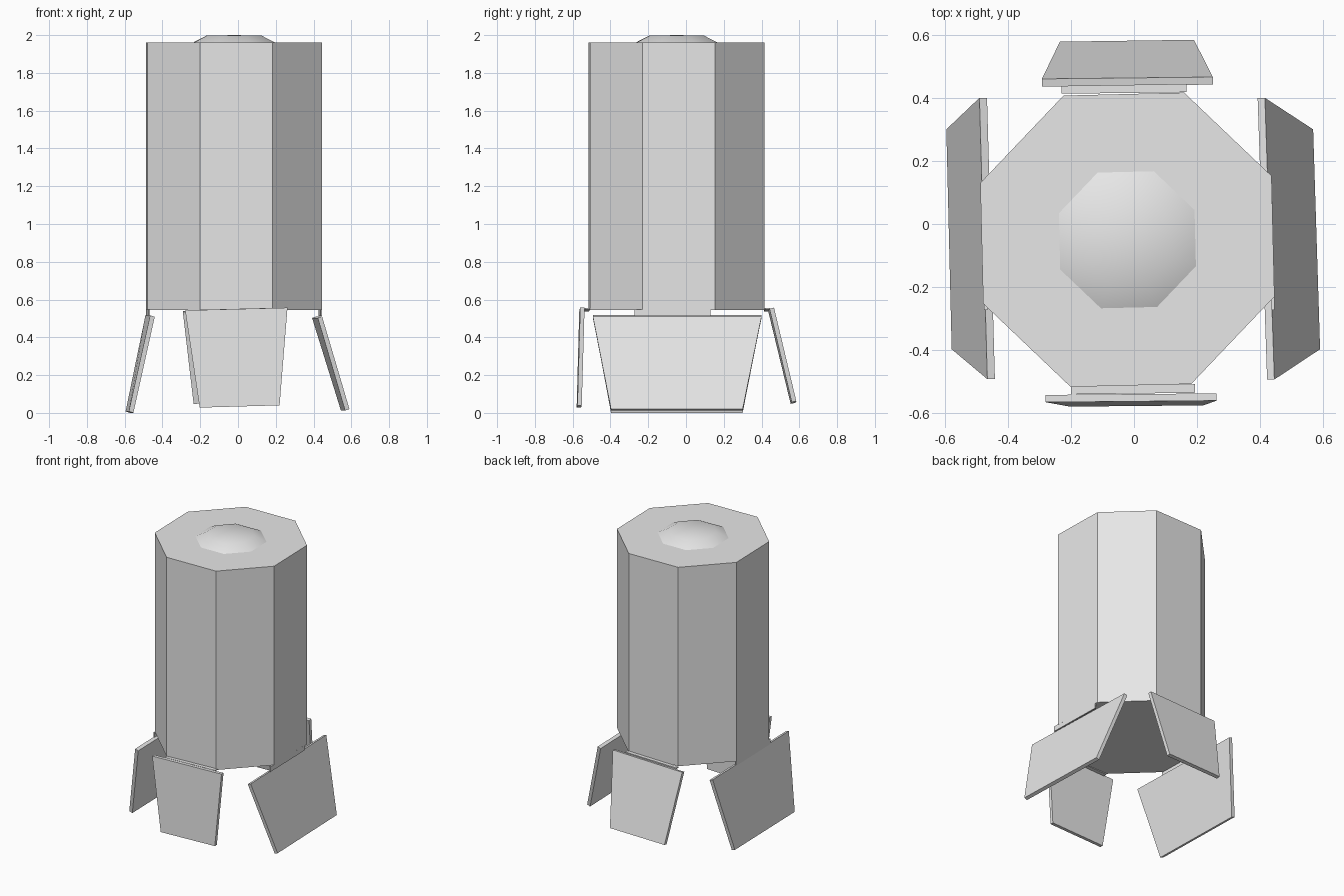
import bpy, bmesh, math
from mathutils import Vector

cube = bpy.data.objects.get("Cube")
if cube:
    bpy.data.objects.remove(cube, do_unlink=True)

grey = bpy.data.materials.new("light_grey")
grey.use_nodes = True
grey.diffuse_color = (0.8, 0.8, 0.8, 1)
bsdf = next(n for n in grey.node_tree.nodes if n.type == 'BSDF_PRINCIPLED')
bsdf.inputs["Base Color"].default_value = (0.8, 0.8, 0.8, 1)

CENTRE = Vector((-0.021, -0.05, 0))
TWIST = math.radians(22.5 + 1.4)


def finish(name, bm, smooth=False):
    bmesh.ops.recalc_face_normals(bm, faces=bm.faces)
    for f in bm.faces:
        f.smooth = smooth
    mesh = bpy.data.meshes.new(name)
    bm.to_mesh(mesh)
    bm.free()
    mesh.materials.append(grey)
    obj = bpy.data.objects.new(name, mesh)
    bpy.context.collection.objects.link(obj)
    return obj


def ring(bm, radius, z):
    """Eight-sided ring around the body axis."""
    return [bm.verts.new(CENTRE + Vector((radius * math.cos(TWIST + k * math.pi / 4),
                                          radius * math.sin(TWIST + k * math.pi / 4), z)))
            for k in range(8)]


def bridge(bm, low, high):
    for k in range(8):
        j = (k + 1) % 8
        bm.faces.new((low[k], low[j], high[j], high[k]))


def slab(name, corners, thickness):
    """Four-cornered plate, thickened along a vector."""
    bm = bmesh.new()
    outer = [bm.verts.new(c) for c in corners]
    inner = [bm.verts.new(Vector(c) + Vector(thickness)) for c in corners]
    bm.faces.new(outer)
    bm.faces.new(inner[::-1])
    for k in range(4):
        j = (k + 1) % 4
        bm.faces.new((outer[k], outer[j], inner[j], inner[k]))
    return finish(name, bm)


# Eight-sided body
bm = bmesh.new()
bottom, top = ring(bm, 0.5, 0.545), ring(bm, 0.5, 1.96)
bridge(bm, bottom, top)
bm.faces.new(bottom)
bm.faces.new(top)
finish("body", bm)

# Shallow smooth dome on the lid
bm = bmesh.new()
base, crown = ring(bm, 0.237, 1.958), ring(bm, 0.157, 1.997)
bridge(bm, base, crown)
pole = bm.verts.new(CENTRE + Vector((0, 0, 2.0)))
for k in range(8):
    bm.faces.new((crown[k], crown[(k + 1) % 8], pole))
finish("dome", bm, smooth=True)

# Flared flaps: outer corners, top pair then bottom pair
slab("front_flap", [(-0.28, -0.565, 0.543), (0.262, -0.56, 0.557),
                    (0.22, -0.575, 0.04), (-0.203, -0.579, 0.028)], (0, 0.023, 0))
slab("back_flap", [(0.25, 0.466, 0.557), (-0.292, 0.46, 0.54),
                   (-0.235, 0.578, 0.053), (0.19, 0.584, 0.062)], (0, -0.024, -0.005))
slab("left_flap", [(0.445, -0.493, 0.511), (0.415, 0.4, 0.511),
                   (0.568, 0.3, 0.02), (0.59, -0.397, 0.02)], (-0.023, 0, -0.008))
slab("right_flap", [(-0.49, 0.4, 0.517), (-0.465, -0.492, 0.517),
                    (-0.578, -0.397, 0.008), (-0.595, 0.3, 0.008)], (0.024, 0, -0.008))

# Thin hinges between the body's lower edge and the flaps
slab("front_hinge", [(-0.2, -0.54, 0.546), (0.193, -0.535, 0.556),
                     (0.193, -0.508, 0.556), (-0.2, -0.513, 0.546)], (0, 0, -0.008))
slab("back_hinge", [(-0.23, 0.413, 0.546), (0.167, 0.418, 0.556),
                    (0.167, 0.444, 0.556), (-0.23, 0.438, 0.546)], (0, 0, -0.008))
slab("left_hinge", [(0.446, -0.272, 0.548), (0.437, 0.13, 0.548),
                    (0.437, 0.13, 0.512), (0.446, -0.272, 0.512)], (-0.01, 0, 0))
slab("right_hinge", [(-0.486, 0.13, 0.548), (-0.475, -0.272, 0.548),
                     (-0.475, -0.272, 0.512), (-0.486, 0.13, 0.512)], (0.01, 0, 0))
